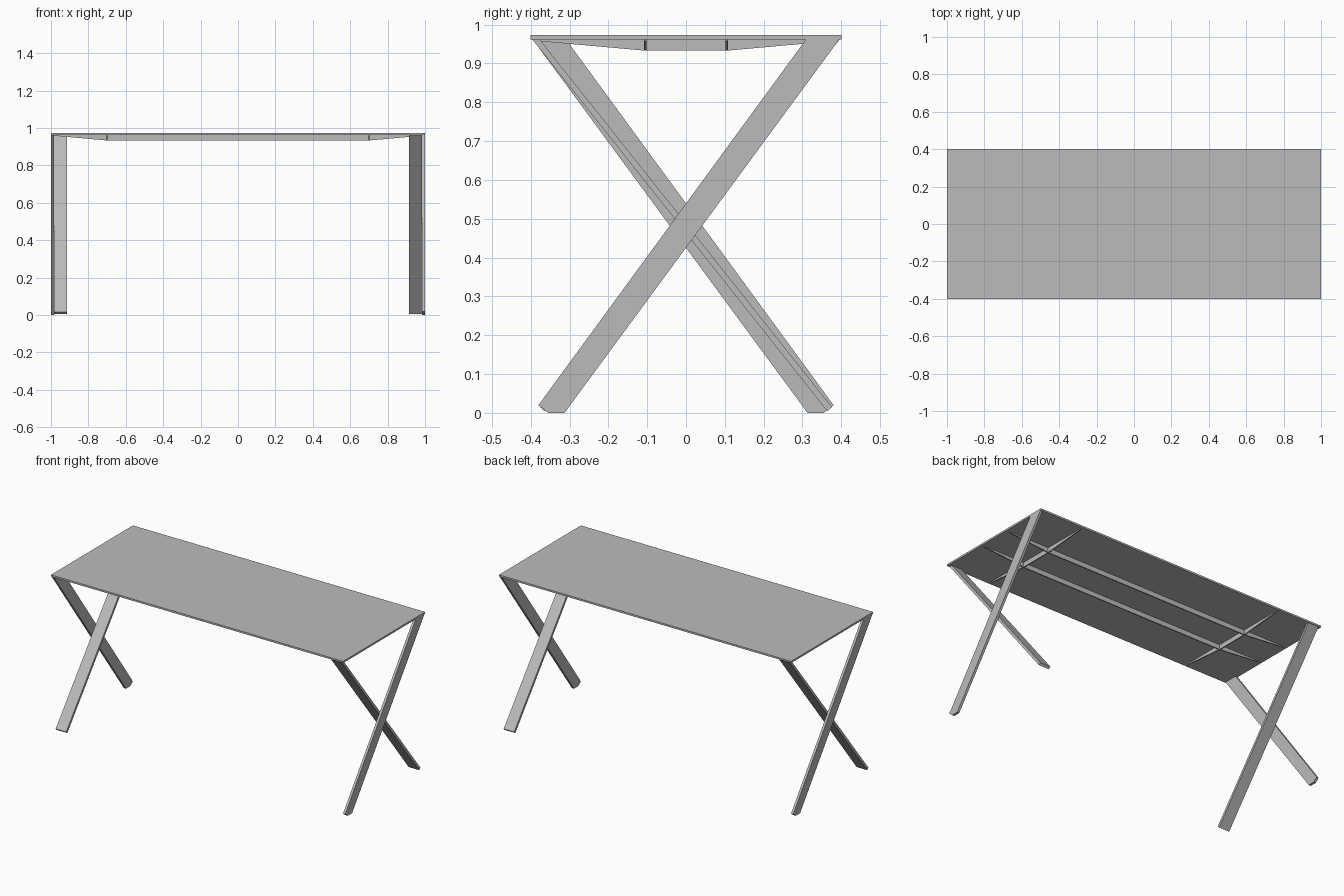
import bpy
import bmesh
from mathutils import Vector

cube = bpy.data.objects.get("Cube")
if cube:
    bpy.data.objects.remove(cube, do_unlink=True)

# Single grey finish
grey = bpy.data.materials.new("plain_grey")
grey.use_nodes = True
color = (0.5, 0.5, 0.5, 1)
grey.diffuse_color = color
grey.node_tree.nodes["Principled BSDF"].inputs["Base Color"].default_value = color

TOP_Z, UNDER_Z = 0.973, 0.962


def prism(name, profile, place, start, end):
    """Extrude a 2D profile; place(u, v, w) maps profile and depth to space."""
    bm = bmesh.new()
    base = bm.faces.new([bm.verts.new(place(u, v, start)) for u, v in profile])
    grown = bmesh.ops.extrude_face_region(bm, geom=[base])["geom"]
    shift = Vector(place(0, 0, end)) - Vector(place(0, 0, start))
    bmesh.ops.translate(bm, vec=shift, verts=[g for g in grown if isinstance(g, bmesh.types.BMVert)])
    bmesh.ops.recalc_face_normals(bm, faces=bm.faces)
    mesh = bpy.data.meshes.new(name)
    bm.to_mesh(mesh)
    bm.free()
    mesh.materials.append(grey)
    obj = bpy.data.objects.new(name, mesh)
    bpy.context.collection.objects.link(obj)
    return obj


# Tabletop
prism("tabletop", [(-1, -0.4), (1, -0.4), (1, 0.4), (-1, 0.4)],
      lambda u, v, w: (u, v, w), UNDER_Z, TOP_Z)

# Crossed legs: a flat outer bar and a sideways inner bar, turned half round per end
flat_bar = [(-0.38, 0.02), (-0.355, 0), (-0.313, 0), (0.395, UNDER_Z), (0.309, UNDER_Z)]
edge_bar = [(0.364, 0.004), (0.376, 0.015), (-0.377, UNDER_Z), (-0.396, UNDER_Z)]
for side, s in (("left", 1), ("right", -1)):
    turn = lambda u, v, w: (s * w, s * u, v)
    prism(side + "_outer_leg", flat_bar, turn, 0.985, 1.0)
    prism(side + "_inner_leg", edge_bar, turn, 0.913, 0.985)


# Underside rails with tapered ends
def rail_profile(half, taper=0.28, tip=0.958, low=0.933):
    reach = half + taper
    return [(-reach, UNDER_Z), (-reach, tip), (-half, low),
            (half, low), (reach, tip), (reach, UNDER_Z)]


HALF_THICK = 0.0035
for s in (-1, 1):
    prism("long_rail", rail_profile(0.7), lambda u, v, w: (u, w, v),
          s * 0.105 - HALF_THICK, s * 0.105 + HALF_THICK)
    prism("cross_rail", rail_profile(0.105), lambda u, v, w: (w, u, v),
          s * 0.7 - HALF_THICK, s * 0.7 + HALF_THICK)
